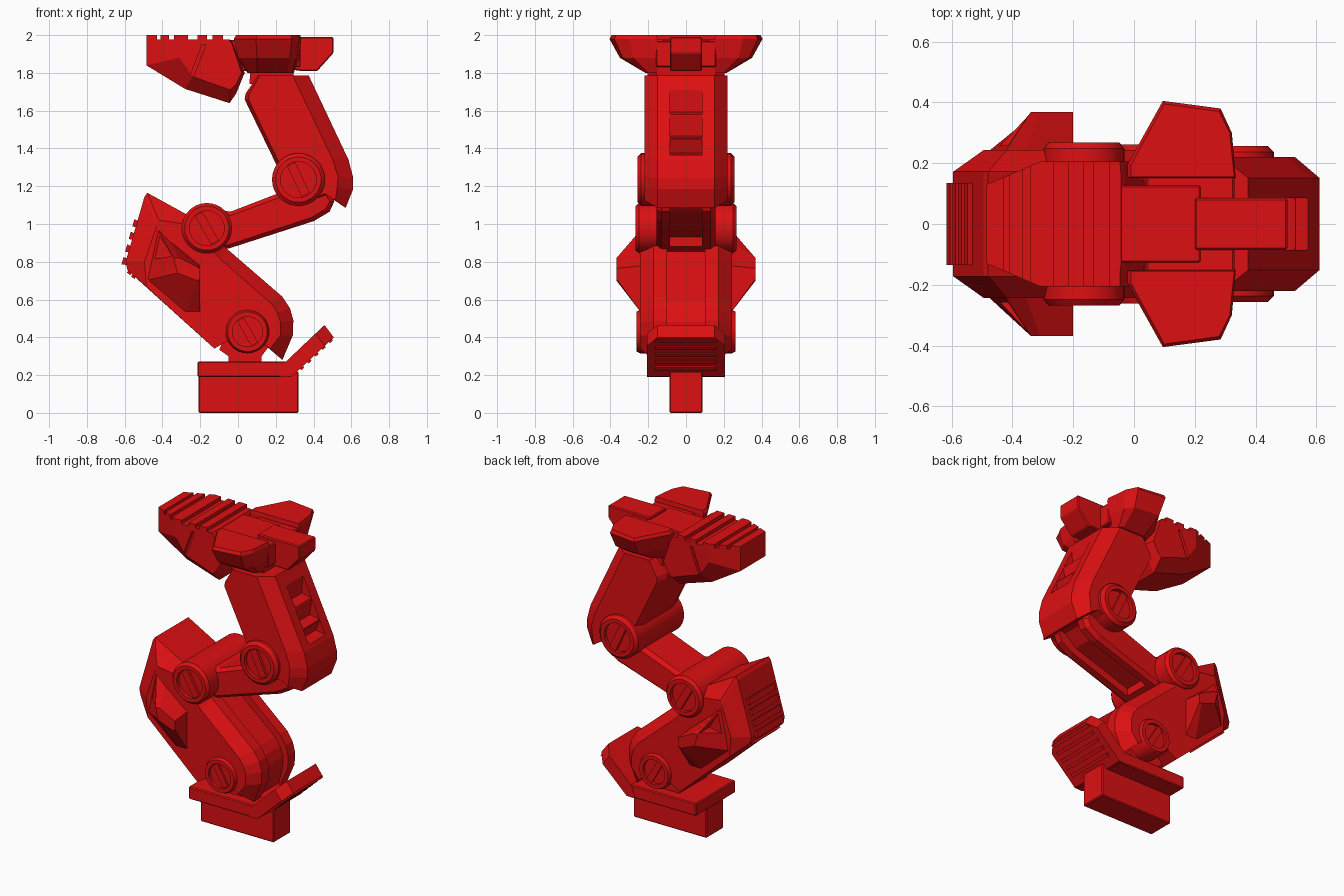
import bpy, bmesh, math
from mathutils import Vector, Matrix

if "Cube" in bpy.data.objects:
    bpy.data.objects.remove(bpy.data.objects["Cube"])

red = bpy.data.materials.new("bright_red")
red.diffuse_color = (0.72, 0.005, 0.006, 1)
red.use_nodes = True
red.node_tree.nodes["Principled BSDF"].inputs["Base Color"].default_value = red.diffuse_color


def finish(name, bm, bevel=0.0, smooth=False):
    bmesh.ops.recalc_face_normals(bm, faces=bm.faces)
    if bevel:
        bmesh.ops.bevel(bm, geom=list(bm.edges), offset=bevel, segments=1, affect='EDGES')
    me = bpy.data.meshes.new(name)
    bm.to_mesh(me)
    bm.free()
    me.materials.append(red)
    ob = bpy.data.objects.new(name, me)
    bpy.context.scene.collection.objects.link(ob)
    if smooth:
        me.shade_smooth()
        me.set_sharp_from_angle(angle=math.radians(30))
    return ob


def loft(name, sections, axis='Y', mirror=False, bevel=0.0):
    """Skin matching polygons placed at heights along an axis."""
    bm = bmesh.new()
    for s in ((1, -1) if mirror else (1,)):
        rings = []
        for h, pts in sections:
            rings.append([bm.verts.new((a, s * h, b) if axis == 'Y' else (a, s * b, h))
                          for a, b in pts])
        for r0, r1 in zip(rings, rings[1:]):
            n = len(r0)
            for i in range(n):
                bm.faces.new((r0[i], r0[(i + 1) % n], r1[(i + 1) % n], r1[i]))
        bm.faces.new(rings[0])
        bm.faces.new(rings[-1])
    return finish(name, bm, bevel)


def slab(name, pts, w, bevel=0.0):
    return loft(name, [(-w, pts), (w, pts)], bevel=bevel)


def chamfered(name, full, outer, w_full, w_outer):
    return loft(name, [(-w_outer, outer), (-w_full, full), (w_full, full), (w_outer, outer)])


def box(name, x0, x1, w, z0, z1, bevel=0.006):
    return slab(name, [(x0, z0), (x1, z0), (x1, z1), (x0, z1)], w, bevel)


def cut(ob, cutters):
    for c in cutters:
        m = ob.modifiers.new("cut", 'BOOLEAN')
        m.operation, m.solver, m.object = 'DIFFERENCE', 'EXACT', c
    dg = bpy.context.evaluated_depsgraph_get()
    me = bpy.data.meshes.new_from_object(ob.evaluated_get(dg))
    ob.modifiers.clear()
    ob.data = me
    for c in cutters:
        bpy.data.objects.remove(c)


def pivot(name, x, z, r, inner, w, angle):
    """Round pin with recessed ends and a screw bar in each end."""
    half = [(0, w - .025), (inner, w - .025), (inner, w), (inner + .025, w), (r, w - .02)]
    prof = half + [(a, -b) for a, b in reversed(half)]
    bm = bmesh.new()
    vs = [bm.verts.new((a, b, 0)) for a, b in prof]
    es = [bm.edges.new(p) for p in zip(vs, vs[1:])]
    bmesh.ops.spin(bm, geom=vs + es, cent=(0, 0, 0), axis=(0, 1, 0),
                   angle=math.tau, steps=32)
    bmesh.ops.remove_doubles(bm, verts=bm.verts, dist=1e-4)
    ob = finish(name, bm, smooth=True)
    ob.location = (x, 0, z)
    for s in (-1, 1):
        bm = bmesh.new()
        bmesh.ops.create_cube(bm, size=1, matrix=Matrix.Translation((x, s * (w - .02), z))
                              @ Matrix.Rotation(angle, 4, 'Y')
                              @ Matrix.Diagonal((inner * 1.9, .026, inner * .5, 1)))
        finish(name + "_bar", bm)


def ribs(name, p0, p1, count, w, thick, out):
    """Evenly spaced ribs standing across a face that runs from p0 to p1."""
    a, b = Vector(p0), Vector(p1)
    d = (b - a).normalized()
    n = Vector((-d.y, d.x)) * out
    for i in range(count):
        c = a.lerp(b, i / (count - 1))
        q = [c - d * thick - n, c + d * thick - n, c + d * thick * .7 + n, c - d * thick * .7 + n]
        slab(name, [tuple(v) for v in q], w)


# lower foot: keel, sole plate, raised toe
box("foot_keel", -.21, .32, .088, 0, .22)
box("foot_plate", -.215, .275, .205, .19, .272)
toe_full = [(.225, .19), (.285, .192), (.507, .40), (.458, .465), (.25, .268)]
toe_outer = [(.225, .19), (.285, .192), (.46, .355), (.41, .42), (.25, .268)]
chamfered("raised_toe", toe_full, toe_outer, .15, .207)
ribs("toe_rib", (.335, .242), (.487, .385), 5, .165, .011, .012)

# ankle neck
slab("ankle_neck", [(-.05, .26), (.125, .26), (.125, .3), (.17, .36), (.12, .5), (-.02, .5),
                    (-.1, .335), (-.05, .3)], .14)

# lower shin with knee guard
shin_full = [(-.125, .34), (-.06, .38), (.05, .33), (.15, .37), (.235, .28), (.29, .41),
             (.293, .49), (.275, .555), (.235, .615), (-.06, .87), (-.17, 1.0), (-.28, 1.055),
             (-.48, 1.165), (-.495, 1.145), (-.595, .80), (-.585, .755)]
shin_outer = [(-.125, .34), (-.06, .38), (.05, .325), (.13, .37), (.17, .34), (.225, .41),
              (.225, .48), (.21, .53), (.175, .58), (-.1, .82), (-.19, .93), (-.28, 1.0),
              (-.42, 1.02), (-.43, .99), (-.495, .80), (-.485, .667)]
shin = chamfered("lower_shin", shin_full, shin_outer, .172, .243)
cut(shin, [slab("groove", [(.2, .2), (.255, .41), (.257, .48), (.235, .54), (.2, .59),
                           (-.12, .86), (0, 1.0), (.4, .7), (.4, .2)], .1)])
ribs("guard_rib", (-.533, 1.0), (-.59, .80), 4, .135, .02, .022)
ribs("guard_low_rib", (-.572, .745), (-.55, .725), 2, .135, .012, .012)

# flared side cheeks with triangular notch
base = [(-.49, .70), (-.43, .98), (-.36, .91), (-.2, .78), (-.2, .52), (-.28, .52)]
tip = [(-.32, .74), (-.34, .82), (-.31, .82), (-.2, .765), (-.2, .71), (-.215, .70)]
cheek = loft("guard_cheek", [(.23, base), (.368, tip)], mirror=True)
tri = [(-.425, .955), (-.35, .83), (-.47, .81)]
cut(cheek, [loft("notch", [(.258, tri), (.4, tri)], mirror=True)])

# link between the two knee pivots
link_full = [(-.165, 1.085), (-.04, 1.065), (.22, 1.165), (.32, 1.32), (.44, 1.25), (.51, 1.12),
             (.485, 1.065), (.40, 1.015), (-.05, .87), (-.165, .855), (-.27, .97)]
link_outer = [(-.165, 1.07), (-.04, 1.045), (.22, 1.14), (.32, 1.3), (.42, 1.24), (.485, 1.12),
              (.465, 1.08), (.39, 1.035), (-.05, .89), (-.165, .875), (-.25, .97)]
link = chamfered("knee_link", link_full, link_outer, .13, .155)
cut(link, [slab("groove", [(-.02, .8), (-.02, .93), (.38, 1.06), (.46, 1.13), (.6, 1.16),
                           (.6, .9)], .085)])

# upper shin with stepped vents
up_full = [(.105, 1.785), (.375, 1.785), (.585, 1.34), (.61, 1.245), (.61, 1.185), (.57, 1.085),
           (.47, 1.155), (.40, 1.13), (.30, 1.13), (.21, 1.24), (.205, 1.31), (.035, 1.66),
           (.04, 1.69)]
up_outer = [(.115, 1.785), (.29, 1.785), (.50, 1.345), (.53, 1.25), (.525, 1.19), (.515, 1.125),
            (.46, 1.16), (.40, 1.13), (.30, 1.13), (.21, 1.25), (.22, 1.32), (.055, 1.66),
            (.06, 1.69)]
upper = chamfered("upper_shin", up_full, up_outer, .152, .22)


def face_x(z):
    return .375 + .472 * (1.785 - z)


vents = []
for zt, zb in ((1.71, 1.58), (1.575, 1.455), (1.45, 1.365)):
    vents.append(slab("vent", [(face_x(zt), zt), (face_x(zb) - .07, zb + .012), (face_x(zb), zb),
                               (face_x(zb) + .05, zb), (face_x(zt) + .05, zt)], .085))
cut(upper, vents)

# pivots
pivot("ankle_pivot", .05, .43, .115, .08, .262, math.radians(60))
pivot("lower_knee_pivot", -.165, .978, .133, .092, .268, math.radians(60))
pivot("upper_knee_pivot", .32, 1.235, .14, .095, .257, math.radians(65))

# upper foot: toe cap with tread grooves
cap_full = [(-.485, 2.0), (-.485, 1.84), (-.28, 1.715), (-.045, 1.64), (-.01, 1.69), (.035, 1.80),
            (-.03, 1.96), (-.06, 2.0)]
cap_outer = [(-.31, 2.0), (-.31, 1.88), (-.24, 1.78), (-.04, 1.71), (-.01, 1.74), (.02, 1.80),
             (-.03, 1.95), (-.06, 2.0)]
cap = chamfered("upper_toe_cap", cap_full, cap_outer, .13, .205)
grooves = [box("groove", a, b, .3, 1.977, 2.1, 0) for a, b in
           ((-.43, -.41), (-.365, -.34), (-.265, -.215), (-.165, -.135), (-.08, -.03))]
for s in (-1, 1):
    seam = [(-.255, 1.78), (-.235, 1.78), (-.17, 1.95), (-.19, 1.95)]
    grooves.append(loft("seam", [(s * .185, seam), (s * .3, seam)]))
cut(cap, grooves)

# upper foot: middle, heel
box("upper_foot_middle", -.06, .22, .127, 1.81, 1.975)
box("upper_foot_bridge", .04, .33, .16, 1.83, 1.97)
slab("upper_foot_neck", [(.07, 1.86), (.06, 1.74), (.29, 1.74), (.30, 1.86)], .155)
slab("heel_spur", [(.2, 1.99), (.2, 1.83), (.335, 1.81), (.42, 1.81), (.505, 1.905), (.505, 1.99)],
     .085, .006)

# flared side pads
pad_top = [(-.01, .155), (-.01, .195), (.1, .395), (.28, .37), (.315, .3), (.33, .155)]
pad_rim = [(-.022, .152), (-.022, .195), (.095, .405), (.285, .38), (.322, .3), (.335, .152)]
pad_mid = [(.0, .152), (.0, .19), (.1, .35), (.275, .335), (.31, .28), (.325, .152)]
pad_low = [(.05, .152), (.055, .175), (.1, .215), (.26, .215), (.285, .2), (.295, .152)]
loft("side_pad", [(2.0, pad_top), (1.98, pad_rim), (1.88, pad_mid), (1.80, pad_low)], 'Z')
mirrored = [[(x, -y) for x, y in p] for p in (pad_top, pad_rim, pad_mid, pad_low)]
loft("side_pad", list(zip((2.0, 1.98, 1.88, 1.80), mirrored)), 'Z')
